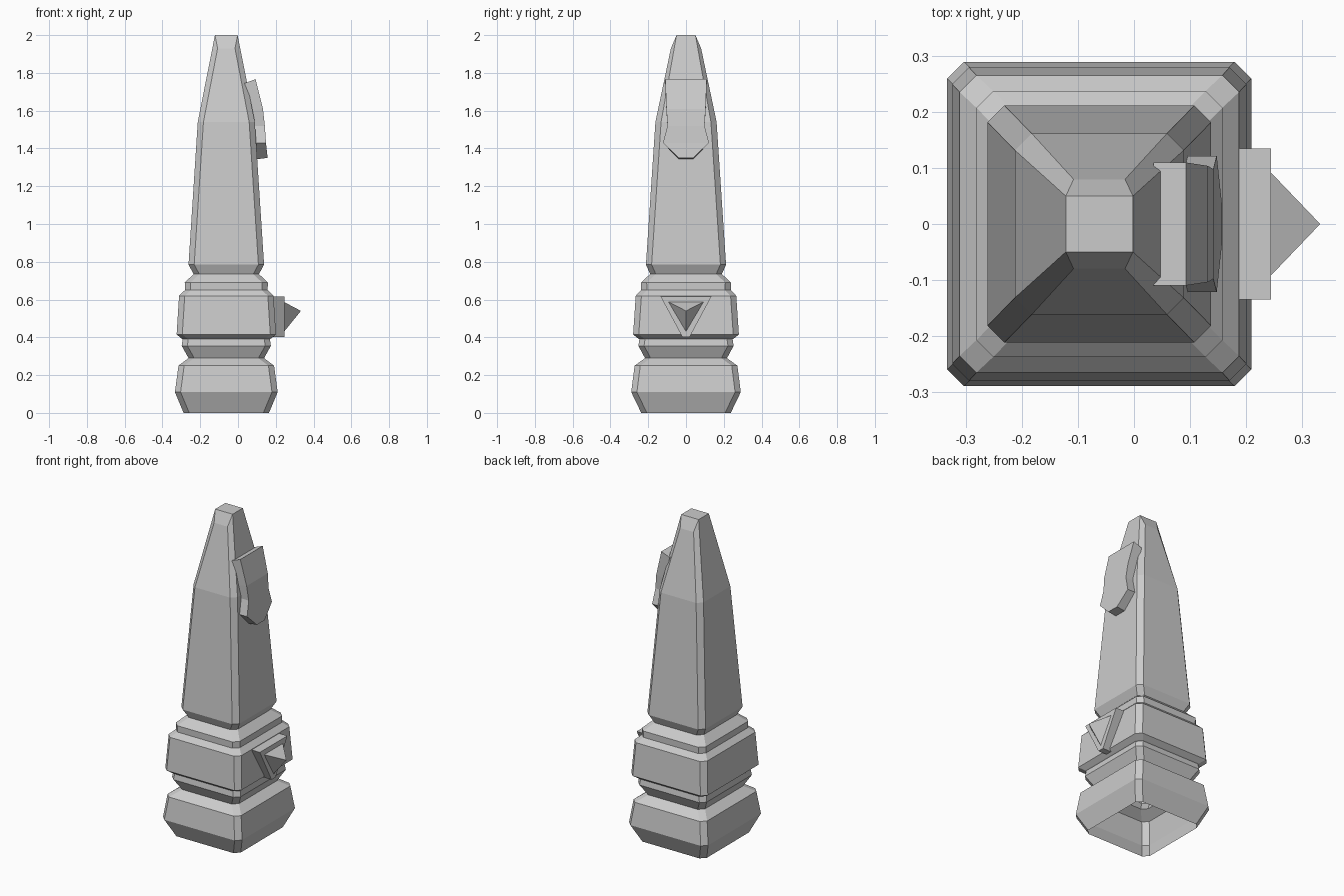
import bpy

if "Cube" in bpy.data.objects:
    bpy.data.objects.remove(bpy.data.objects["Cube"])

CX = -0.062  # tower axis


def make(name, verts, faces):
    me = bpy.data.meshes.new(name)
    me.from_pydata(verts, [], faces)
    me.validate()
    ob = bpy.data.objects.new(name, me)
    bpy.context.collection.objects.link(ob)
    return ob


def ring(z, hx, hy, c=0.03):
    """Rectangle with chamfered corners, counter-clockwise."""
    return [(CX + x, y, z) for x, y in (
        (hx, -hy + c), (hx, hy - c), (hx - c, hy), (-hx + c, hy),
        (-hx, hy - c), (-hx, -hy + c), (-hx + c, -hy), (hx - c, -hy))]


def bridge(n, a, b):
    """Quads joining two rings of n vertices starting at a and b."""
    return [(a + i, a + (i + 1) % n, b + (i + 1) % n, b + i) for i in range(n)]


def prism(name, back, front):
    """Closed solid between two matching outlines."""
    n = len(back)
    return make(name, back + front,
                [tuple(reversed(range(n))), tuple(range(n, 2 * n))] + bridge(n, 0, n))


# Obelisk: stacked chamfered rings, open underneath
profile = [(0, .226, .237), (.11, .272, .29), (.25, .253, .272), (.29, .20, .217),
           (.355, .236, .252), (.39, .231, .247), (.393, .236, .252), (.415, .263, .28),
           (.62, .25, .266), (.65, .219, .237), (.69, .22, .238), (.735, .173, .19),
           (.785, .20, .212), (1.54, .151, .162)]
verts = [p for row in profile for p in ring(*row)]
k = len(profile)
# Tip ring: front and back faces break lower than the side faces
verts += [(CX + x, y, z) for x, y, z in (
    (.06, -.05, 2), (.06, .05, 2), (.046, .08, 1.93), (-.046, .08, 1.93),
    (-.06, .05, 2), (-.06, -.05, 2), (-.046, -.08, 1.93), (.046, -.08, 1.93))]
faces = [f for i in range(k) for f in bridge(8, i * 8, i * 8 + 8)]
t = k * 8
faces += [(t, t + 1, t + 4, t + 5), (t + 1, t + 2, t + 3, t + 4), (t + 5, t + 6, t + 7, t)]
make("obelisk", verts, faces)

# Curved shield plate: rows of half width, back x/z, front x/z
rows = [(.11, .035, 1.745, .093, 1.767), (.104, .072, 1.60, .132, 1.61),
        (.098, .085, 1.52, .142, 1.52), (.122, .095, 1.43, .148, 1.43),
        (.038, .10, 1.343, .157, 1.35)]
sv, sf = [], []
for w, bx, bz, fx, fz in rows:
    sv += [(bx, -w, bz), (fx, -w, fz), (fx, w, fz), (bx, w, bz)]
for i in range(len(rows) - 1):
    sf += [tuple(reversed(f)) for f in bridge(4, i * 4, i * 4 + 4)]
e = len(sv)
sf += [(0, 1, 2, 3), (e - 1, e - 2, e - 3, e - 4)]
make("shield_plate", sv, sf)

# Triangular spike mount and its pyramid spike
tri = [(.02, .403), (.135, .617), (-.135, .617), (-.02, .403)]
prism("spike_mount", [(.185, y, z) for y, z in tri], [(.245, y, z) for y, z in tri])
make("spike", [(.244, 0, .43), (.244, .093, .587), (.244, -.093, .587), (.333, 0, .54)],
     [(0, 1, 3), (1, 2, 3), (2, 0, 3), (2, 1, 0)])
